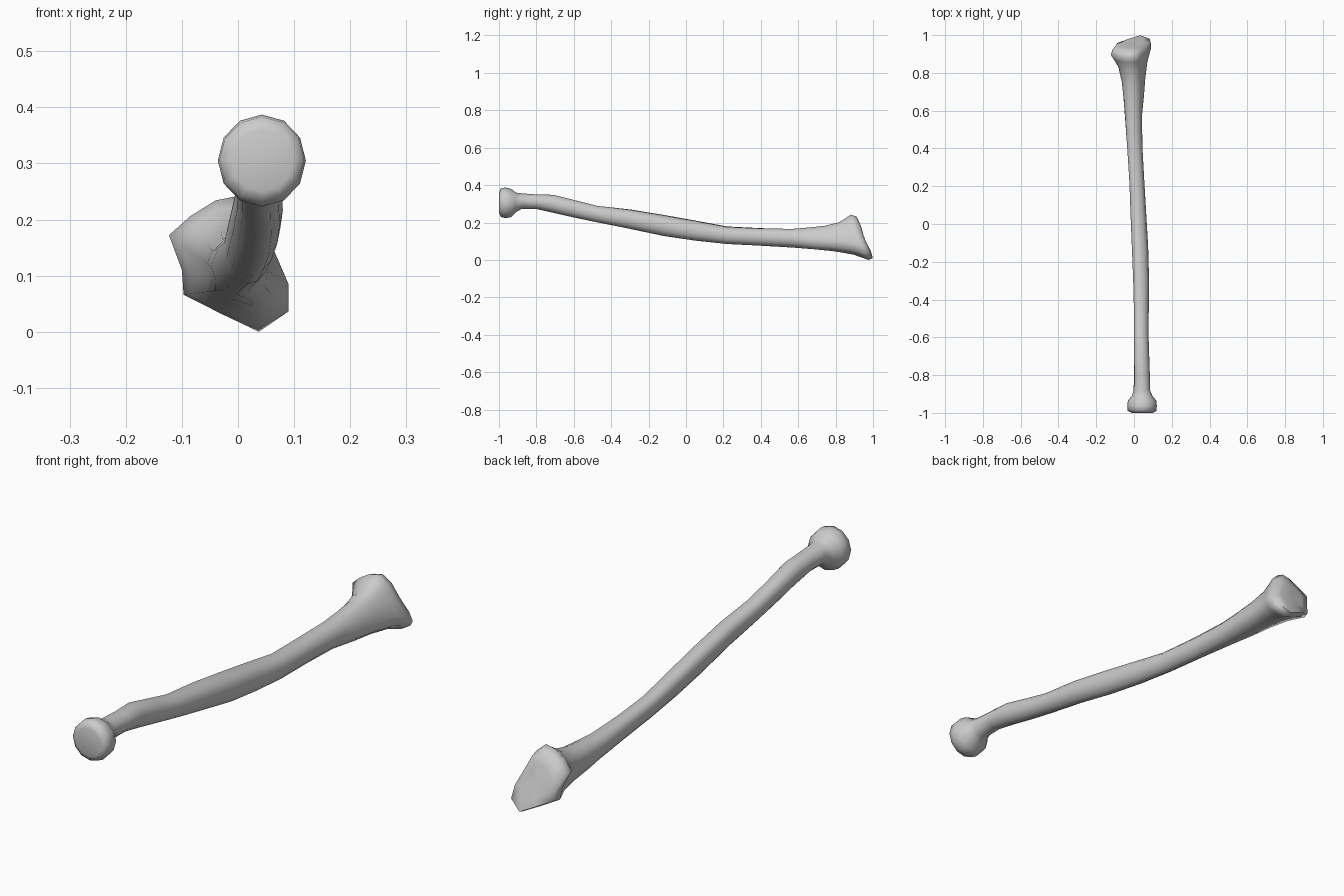
import bpy, bmesh
from math import cos, sin, pi
from mathutils import Vector

if "Cube" in bpy.data.objects:
    bpy.data.objects.remove(bpy.data.objects["Cube"])

N = 12

# Stations along the bone: y, x min, x max, z min, z max, crest strength
STATIONS = [
    (-1.00, -.012, .098, .25, .36, 0),
    (-.99, -.033, .118, .23, .383, 0),
    (-.965, -.036, .121, .223, .387, 0),
    (-.935, -.032, .118, .229, .380, 0),
    (-.91, -.012, .098, .255, .360, 0),
    (-.88, -.002, .085, .272, .356, 0),
    (-.80, 0, .084, .272, .350, .05),
    (-.71, -.001, .081, .252, .348, .12),
    (-.59, 0, .077, .225, .318, .12),
    (-.475, 0, .078, .201, .289, .15),
    (-.30, -.002, .080, .166, .267, .22),
    (-.12, -.008, .075, .128, .236, .25),
    (.05, -.015, .065, .103, .206, .25),
    (.22, -.021, .055, .085, .175, .25),
    (.40, -.034, .045, .076, .168, .2),
    (.57, -.048, .042, .066, .166, .1),
]
# Rim of the flared far end, in the same point order as a station ring
RIM = [(.09, .93, .085), (.062, .905, .15), (.035, .89, .21), (0, .88, .242),
       (-.04, .88, .234), (-.085, .885, .206), (-.123, .895, .172),
       (-.10, .92, .11), (-.097, .93, .066), (-.03, .955, .032),
       (.037, .975, 0), (.09, .955, .036)]


def section(y, x0, x1, z0, z1, crest):
    """Oval ring with a raised crest on the upper left side."""
    pts = []
    for k in range(N):
        a = 2 * pi * k / N
        g = 1 + (crest if k in (4, 5) else -crest * .4 if k in (7, 8) else 0)
        pts.append(Vector(((x0 + x1) / 2 + cos(a) * g * (x1 - x0) / 2, y,
                           (z0 + z1) / 2 + sin(a) * g * (z1 - z0) / 2)))
    return pts


rings = [section(*s) for s in STATIONS]

# Flare: blend the last shaft ring into the rim, the underside widening sooner
base, rim = rings[-1], [Vector(p) for p in RIM]
for s, t in ((.3, .10), (.56, .22), (.8, .46), (.92, .76), (1, 1)):
    ring = []
    for k, (b, r) in enumerate(zip(base, rim)):
        p = b.lerp(r, t ** .65 if k in (0, 8, 9, 10, 11) else t)
        p.y = b.y + (r.y - b.y) * s
        ring.append(p)
    rings.append(ring)

# Rounded lip and nearly flat joint face
centre = Vector((-.005, .925, .115))
for k, dy in ((.92, .028), (.55, .034)):
    ring = []
    for r in rim:
        p = centre.lerp(r, k)
        p.y += dy
        ring.append(p)
    rings.append(ring)

bm = bmesh.new()
loops = [[bm.verts.new(p) for p in ring] for ring in rings]
for a, b in zip(loops, loops[1:]):
    for i in range(N):
        j = (i + 1) % N
        bm.faces.new((a[i], a[j], b[j], b[i]))
# Slightly dished head cap and far end cap
for loop, tip in ((loops[0], (.043, -.992, .305)), (loops[-1], (-.005, .953, .115))):
    c = bm.verts.new(tip)
    for i in range(N):
        bm.faces.new((loop[i], loop[(i + 1) % N], c))
bmesh.ops.recalc_face_normals(bm, faces=bm.faces)

mesh = bpy.data.meshes.new("forearm_bone")
bm.to_mesh(mesh)
bm.free()
bone = bpy.data.objects.new("forearm_bone", mesh)
bpy.context.collection.objects.link(bone)
bpy.context.view_layer.objects.active = bone
bone.select_set(True)
bpy.ops.object.shade_smooth_by_angle(angle=1.2)
